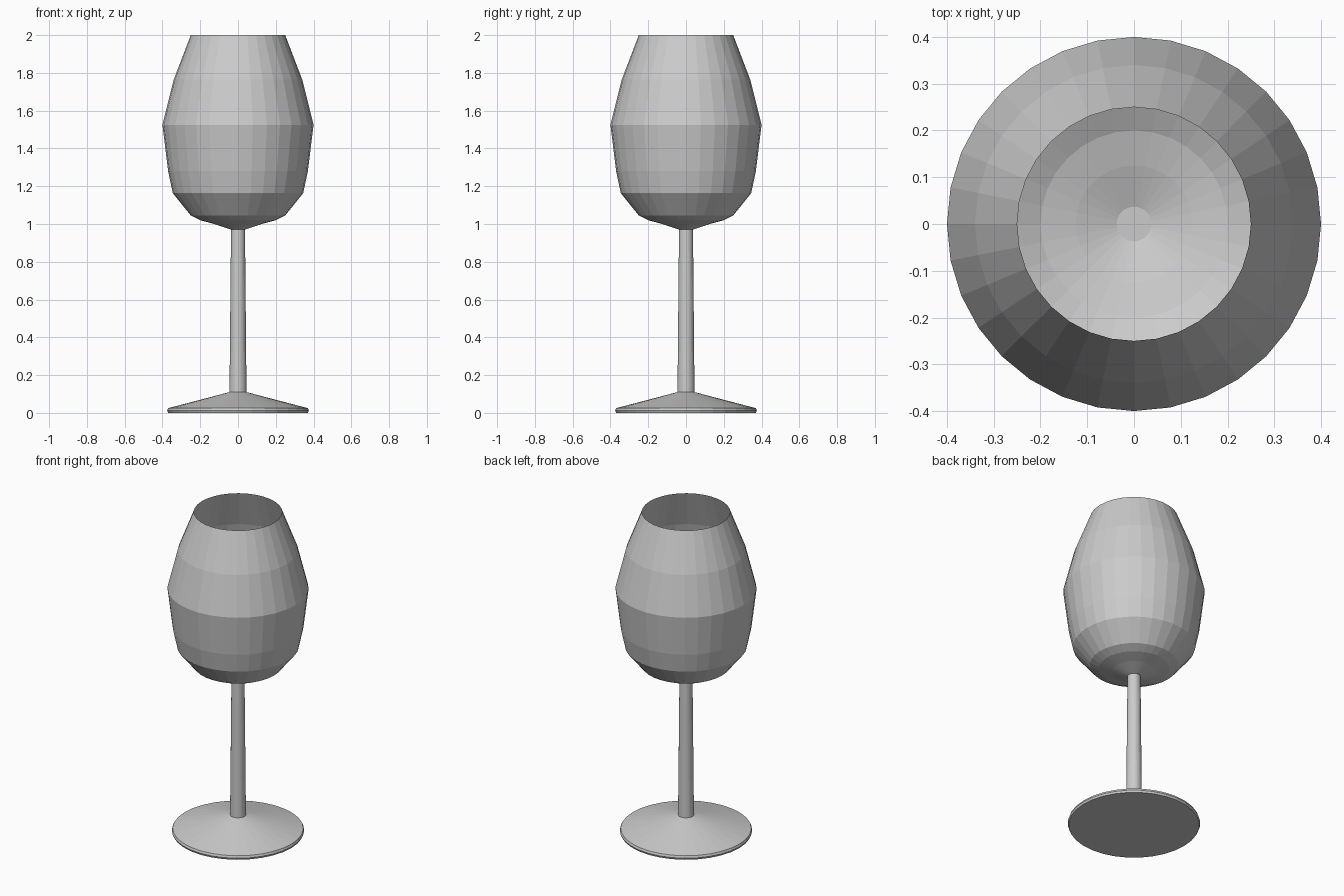
import bpy, bmesh
from math import cos, sin, tau

if "Cube" in bpy.data.objects:
    bpy.data.objects.remove(bpy.data.objects["Cube"])

SIDES = 32


def lathe(name, profile, cap_start=False, cap_end=False):
    """Revolve (radius, height) points, listed bottom to top, around z."""
    bm = bmesh.new()
    rings = [[bm.verts.new((r * cos(tau * i / SIDES), r * sin(tau * i / SIDES), z))
              for i in range(SIDES)] for r, z in profile]
    for low, high in zip(rings, rings[1:]):
        for i in range(SIDES):
            j = (i + 1) % SIDES
            bm.faces.new((low[i], low[j], high[j], high[i]))
    if cap_start:
        bm.faces.new(rings[0][::-1])
    if cap_end:
        bm.faces.new(rings[-1])
    mesh = bpy.data.meshes.new(name)
    bm.to_mesh(mesh)
    bm.free()
    obj = bpy.data.objects.new(name, mesh)
    bpy.context.collection.objects.link(obj)
    return obj


# Foot: thin rim, shallow cone up to the stem
lathe("foot", [(0.37, 0), (0.375, 0.012), (0.37, 0.025), (0.045, 0.11)], cap_start=True)

# Slightly tapered stem, closed where it meets the bowl
lathe("stem", [(0.045, 0.11), (0.037, 0.97)], cap_end=True)

# Thin-walled faceted bowl, open at the rim
lathe("bowl", [(0.037, 0.97), (0.125, 1.0), (0.2, 1.02), (0.25, 1.045),
               (0.345, 1.163), (0.37, 1.28), (0.4, 1.525), (0.34, 1.765), (0.25, 2.0)])
